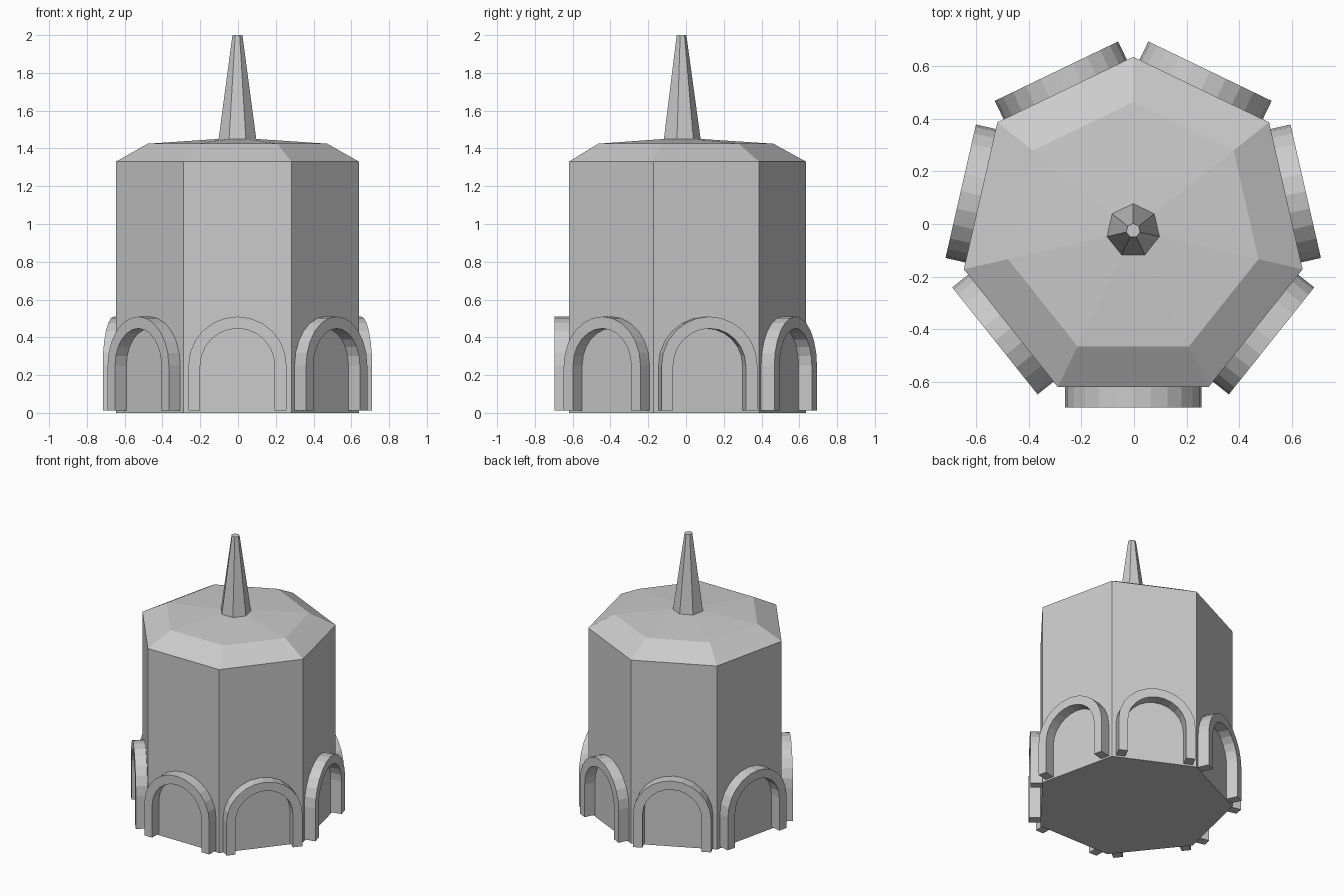
import bpy, math

if "Cube" in bpy.data.objects:
    bpy.data.objects.remove(bpy.data.objects["Cube"])

SIDES = 7
CX, CY = -0.003, -0.025
STEP = 2 * math.pi / SIDES


def make(name, verts, faces):
    mesh = bpy.data.meshes.new(name)
    mesh.from_pydata(verts, [], faces)
    mesh.update()
    obj = bpy.data.objects.new(name, mesh)
    bpy.context.collection.objects.link(obj)
    return obj


def lofted(name, rings, apex=None):
    """Seven-sided solid through (radius, z) rings, closed by a cap or a point."""
    verts = [(CX + r * math.cos(math.pi / 2 + k * STEP),
              CY + r * math.sin(math.pi / 2 + k * STEP), z)
             for r, z in rings for k in range(SIDES)]
    faces = [tuple(reversed(range(SIDES)))]
    for i in range(len(rings) - 1):
        a, b = i * SIDES, (i + 1) * SIDES
        for k in range(SIDES):
            n = (k + 1) % SIDES
            faces.append((a + k, a + n, b + n, b + k))
    top = (len(rings) - 1) * SIDES
    if apex is None:
        faces.append(tuple(range(top, top + SIDES)))
    else:
        verts.append((CX, CY, apex))
        faces += [(top + k, top + (k + 1) % SIDES, len(verts) - 1) for k in range(SIDES)]
    return make(name, verts, faces)


def arch_profile(r, segs=12, base=0.012, spring=0.25):
    curve = [(r * math.cos(math.pi * i / segs), spring + r * math.sin(math.pi * i / segs))
             for i in range(segs + 1)]
    return [(r, base)] + curve + [(-r, base)]


def arch(name, angle, near=0.585, far=0.672):
    """Arched frame standing against the wall whose normal points along angle."""
    c, s = math.cos(angle), math.sin(angle)
    verts = []
    for r, d in ((0.26, far), (0.197, far), (0.197, near), (0.26, near)):
        verts += [(CX + d * c - u * s, CY + d * s + u * c, z) for u, z in arch_profile(r)]
    n = len(verts) // 4
    faces = []
    for j in range(4):
        a, b = j * n, (j + 1) % 4 * n
        faces += [(a + i, a + i + 1, b + i + 1, b + i) for i in range(n - 1)]
    # feet of the two legs
    faces += [(0, n, 2 * n, 3 * n), (4 * n - 1, 3 * n - 1, 2 * n - 1, n - 1)]
    return make(name, verts, faces)


# Tower with bevelled, gently peaked roof
lofted("tower", [(0.66, 0.0), (0.66, 1.33), (0.488, 1.425)], apex=1.457)

# Tapered spire
lofted("spire", [(0.103, 1.445), (0.027, 2.0)])

# One arch on each wall
for k in range(SIDES):
    arch(f"arch_{k + 1}", -math.pi / 2 + k * STEP)
